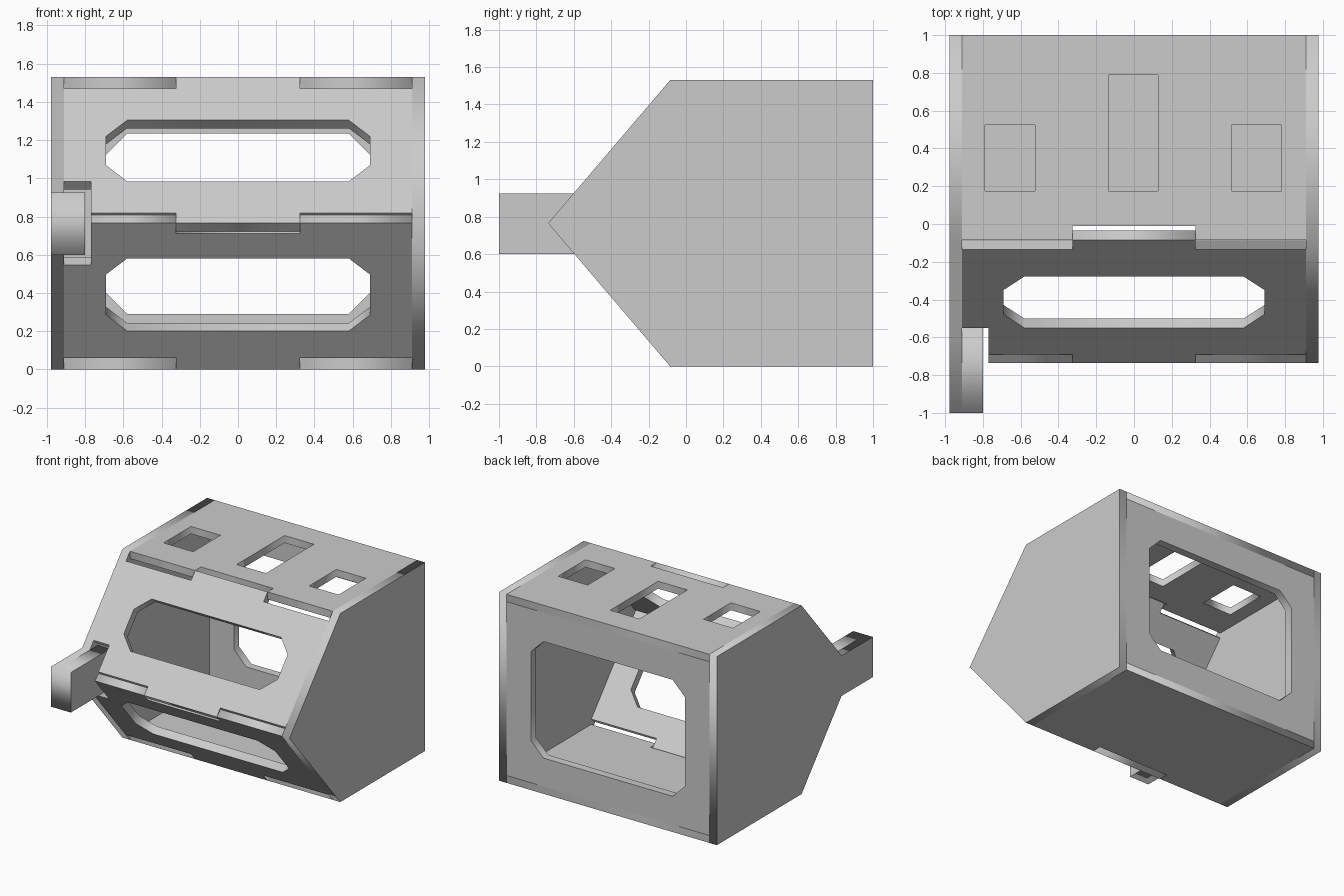
import bpy
from mathutils import Matrix, Vector

if "Cube" in bpy.data.objects:
    bpy.data.objects.remove(bpy.data.objects["Cube"])

T = 0.065                 # sheet thickness
XO, XI = 0.978, 0.91      # outer and inner face of the side walls
H, MID = 1.53, 0.765      # height and fold height
Y_TOP, Y_TIP = -0.085, -0.737
SLOPE = Vector((0, Y_TOP - Y_TIP, H - MID))
L = SLOPE.length
TAB = 0.325               # half width of the middle finger


def sheet(name, loops, origin, u, v, side=-1, thick=T):
    """Flat sheet: first loop is the outline, the others are holes."""
    u, v = Vector(u).normalized(), Vector(v).normalized()
    n = u.cross(v)
    cu = bpy.data.curves.new(name, 'CURVE')
    cu.dimensions = '2D'
    cu.fill_mode = 'BOTH'
    cu.extrude = thick / 2
    for pts in loops:
        s = cu.splines.new('POLY')
        s.points.add(len(pts) - 1)
        for p, (a, b) in zip(s.points, pts):
            p.co = (a, b, 0, 1)
        s.use_cyclic_u = True
    ob = bpy.data.objects.new(name, cu)
    bpy.context.collection.objects.link(ob)
    m = Matrix((u, v, n)).transposed().to_4x4()
    m.translation = Vector(origin) + n * (side * thick / 2)
    ob.matrix_world = m
    bpy.ops.object.select_all(action='DESELECT')
    ob.select_set(True)
    bpy.context.view_layer.objects.active = ob
    bpy.ops.object.convert(target='MESH')
    return bpy.context.object


def rect(x0, x1, y0, y1):
    return [(x0, y0), (x1, y0), (x1, y1), (x0, y1)]


def octagon(hx, y0, y1, c=0.11):
    return [(-hx + c, y0), (hx - c, y0), (hx, y0 + c), (hx, y1 - c),
            (hx - c, y1), (-hx + c, y1), (-hx, y1 - c), (-hx, y0 + c)]


def slope_outline(mid, outer, notch=0.288):
    """Sloped front sheet with finger joints and a corner cut for the bar."""
    e = L - 0.079
    return [(-0.77, outer), (-TAB, outer), (-TAB, mid), (TAB, mid), (TAB, outer),
            (XI, outer), (XI, e), (TAB, e), (TAB, L), (-TAB, L), (-TAB, e),
            (-XI, e), (-XI, notch), (-0.77, notch)]


# sloped front sheets
tip = (0, Y_TIP, MID)
sheet("upper_front_panel", [slope_outline(0, 0.072), octagon(0.69, 0.288, 0.708)],
      tip, (1, 0, 0), SLOPE)
sheet("lower_front_panel", [slope_outline(0.072, 0), octagon(0.69, 0.242, 0.741)],
      tip, (1, 0, 0), (0, SLOPE.y, -SLOPE.z), side=1)

# top and bottom sheets
flat = [(-XI, Y_TOP), (-TAB, Y_TOP), (-TAB, -0.01), (TAB, -0.01), (TAB, Y_TOP),
        (XI, Y_TOP), (XI, 1), (-XI, 1)]
windows = [rect(-0.79, -0.525, 0.175, 0.525), rect(-0.135, 0.128, 0.175, 0.79),
           rect(0.515, 0.78, 0.175, 0.525)]
sheet("top_panel", [flat] + windows, (0, 0, H), (1, 0, 0), (0, 1, 0), thick=0.06)
sheet("bottom_panel", [flat], (0, 0, 0), (1, 0, 0), (0, 1, 0), side=1, thick=0.06)

# back sheet with window
sheet("back_panel", [rect(-XI, XI, 0.06, H - 0.06), octagon(0.69, 0.29, 1.235)],
      (0, 1, 0), (1, 0, 0), (0, 0, 1), side=1)

# side walls, the left one carrying the bar
B0, B1 = 0.6, 0.925
wall_back = [(Y_TOP, 0), (1, 0), (1, H), (Y_TOP, H)]


def slope_y(z):
    return Y_TIP + abs(z - MID) / (H - MID) * SLOPE.y


bar_side = [(slope_y(B1), B1), (-1, B1), (-1, B0), (slope_y(B0), B0)]
sheet("right_wall", [wall_back + [(Y_TIP, MID)]], (XO, 0, 0),
      (0, 1, 0), (0, 0, 1), thick=XO - XI)
sheet("left_wall", [wall_back + bar_side], (-XO, 0, 0),
      (0, 1, 0), (0, 0, 1), side=1, thick=XO - XI)
sheet("bar", [rect(-1, -0.5, B0, B1)], (-XI, 0, 0),
      (0, 1, 0), (0, 0, 1), side=1, thick=0.11)
